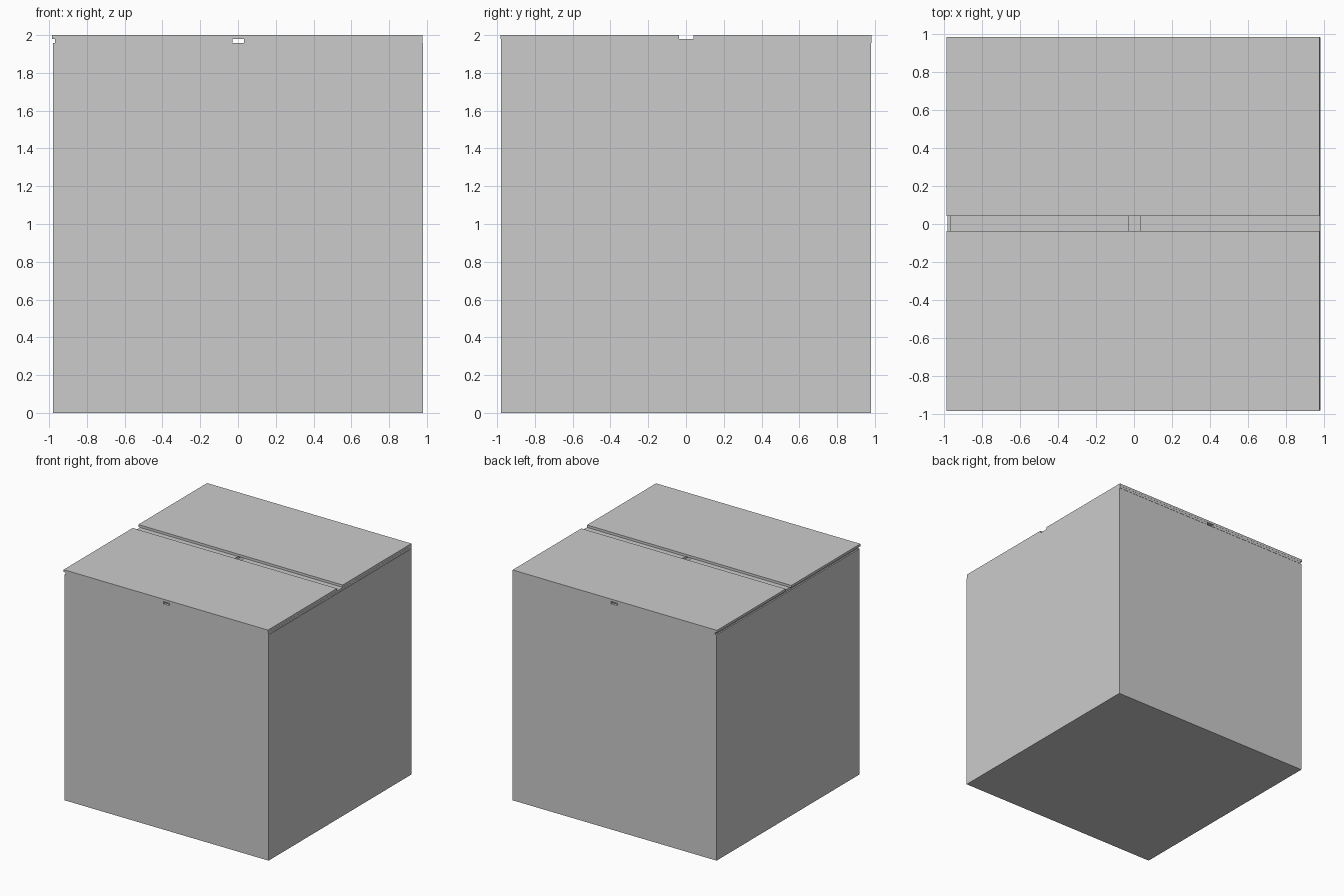
import bpy
import bmesh
from mathutils import Vector

if "Cube" in bpy.data.objects:
    bpy.data.objects.remove(bpy.data.objects["Cube"])

BODY = 0.98      # half width of the carton
TOP = 1.958      # top of the walls
BOARD = 0.021    # cardboard thickness


def box(name, lo, hi, open_top=False):
    """Axis-aligned box between two corners, optionally without its lid."""
    lo, hi = Vector(lo), Vector(hi)
    bm = bmesh.new()
    bmesh.ops.create_cube(bm, size=1)
    for v in bm.verts:
        v.co = Vector([(c + 0.5) * (b - a) + a for c, a, b in zip(v.co, lo, hi)])
    bm.normal_update()
    if open_top:
        lid = [f for f in bm.faces if f.normal.z > 0.9]
        bmesh.ops.delete(bm, geom=lid, context='FACES_ONLY')
    mesh = bpy.data.meshes.new(name)
    bm.to_mesh(mesh)
    bm.free()
    obj = bpy.data.objects.new(name, mesh)
    bpy.context.collection.objects.link(obj)
    return obj


# Open carton with thin walls
carton = box("carton_body", (-BODY, -BODY, 0), (BODY, BODY, TOP), open_top=True)
walls = carton.modifiers.new("wall_thickness", 'SOLIDIFY')
walls.thickness = BOARD
walls.offset = -1
walls.use_even_offset = True

# Inner flaps folded in from the left and right, leaving a narrow slot
mid = TOP + BOARD
box("inner_flap_left", (-0.968, -0.98, TOP), (-0.028, 0.982, mid))
box("inner_flap_right", (0.031, -0.98, TOP), (0.977, 0.982, mid))

# Outer flaps folded over from the front and back
box("outer_flap_front", (-0.985, -0.983, mid), (0.976, -0.037, 2.0))
box("outer_flap_back", (-0.985, 0.041, mid), (0.976, 0.983, 2.0))
